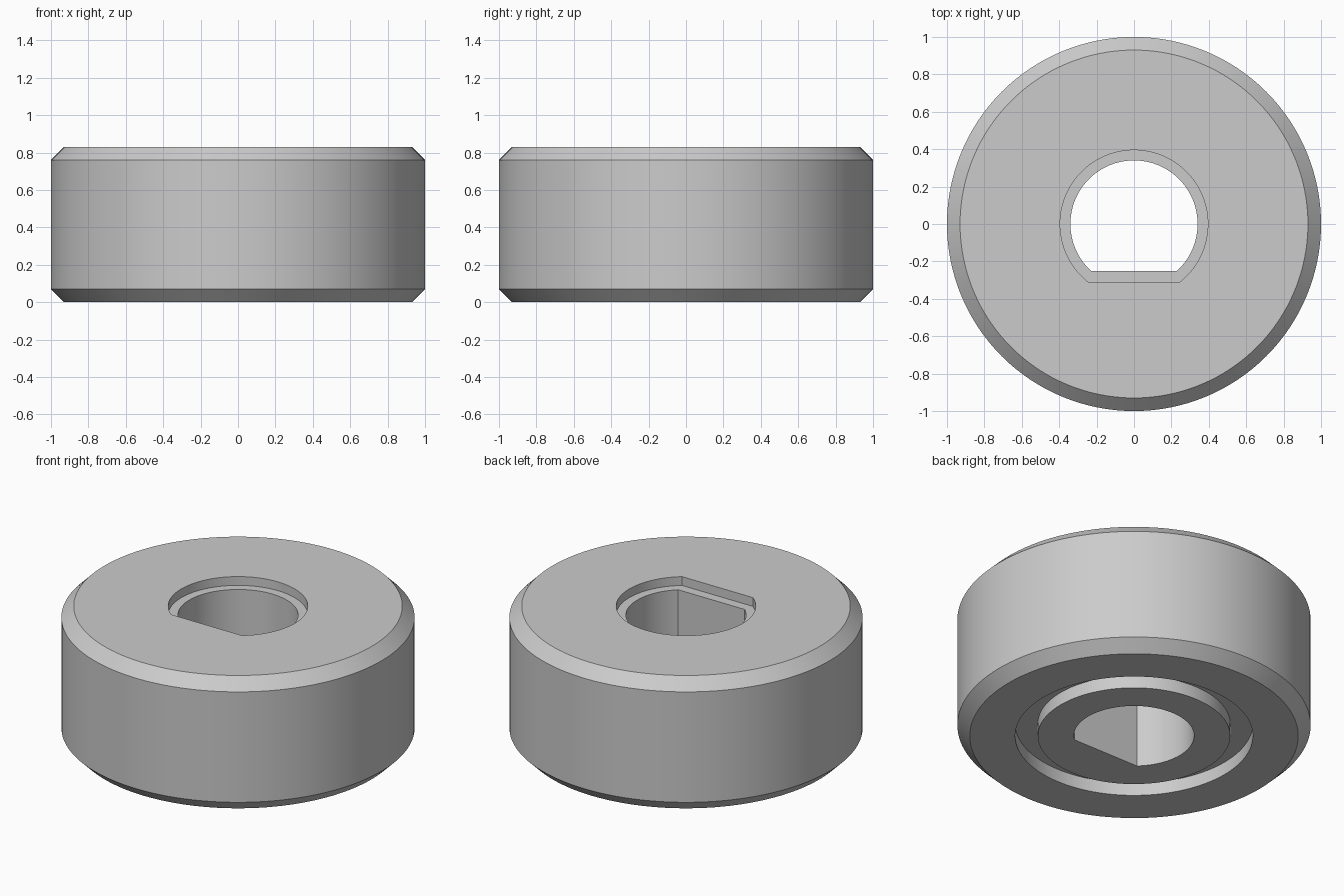
import bpy
import bmesh
from math import asin, cos, sin, pi, radians

SEGMENTS = 128
ARC_STEPS = 98  # share of a D-shaped ring spent on its arc

old = bpy.data.objects.get("Cube")
if old:
    bpy.data.objects.remove(old, do_unlink=True)


def circle(radius, z):
    """Full ring of points."""
    angles = [-pi / 4 + 2 * pi * i / SEGMENTS for i in range(SEGMENTS)]
    return [(radius * cos(a), radius * sin(a), z) for a in angles]


def d_ring(radius, flat, z):
    """Ring with a flat facing the front, at y = -flat."""
    corner = asin(flat / radius)
    half = radius * cos(corner)
    points = []
    for i in range(ARC_STEPS + 1):
        a = -corner + (pi + 2 * corner) * i / ARC_STEPS
        points.append((radius * cos(a), radius * sin(a), z))
    flat_steps = SEGMENTS - ARC_STEPS
    for i in range(1, flat_steps):
        points.append((-half + 2 * half * i / flat_steps, -flat, z))
    return points


HEIGHT, CHAMFER = 0.83, 0.07
LEDGE = HEIGHT - 0.055
GROOVE = 0.08

# Closed cross-section, from the top recess through the bore and round the rim
rings = [
    d_ring(0.395, 0.31, HEIGHT),        # shallow recess
    d_ring(0.395, 0.31, LEDGE),
    d_ring(0.34, 0.25, LEDGE),          # through bore
    d_ring(0.34, 0.25, 0),
    circle(0.545, 0),                   # groove in the underside
    circle(0.545, GROOVE),
    circle(0.673, GROOVE),
    circle(0.673, 0),
    circle(1 - CHAMFER, 0),             # chamfered outer rim
    circle(1, CHAMFER),
    circle(1, HEIGHT - CHAMFER),
    circle(1 - CHAMFER, HEIGHT),
]

bm = bmesh.new()
loops = [[bm.verts.new(p) for p in ring] for ring in rings]
for k, lower in enumerate(loops):
    upper = loops[(k + 1) % len(loops)]
    for i in range(SEGMENTS):
        j = (i + 1) % SEGMENTS
        bm.faces.new((lower[i], lower[j], upper[j], upper[i]))
bmesh.ops.recalc_face_normals(bm, faces=bm.faces)

mesh = bpy.data.meshes.new("wheel_hub")
bm.to_mesh(mesh)
bm.free()
hub = bpy.data.objects.new("wheel_hub", mesh)
bpy.context.collection.objects.link(hub)

# Plain grey
grey = bpy.data.materials.new("light_grey")
grey.use_nodes = True
colour = (0.6, 0.6, 0.6, 1)
grey.diffuse_color = colour
grey.node_tree.nodes["Principled BSDF"].inputs["Base Color"].default_value = colour
mesh.materials.append(grey)

# Smooth round walls, sharp edges
bpy.ops.object.select_all(action="DESELECT")
hub.select_set(True)
bpy.context.view_layer.objects.active = hub
bpy.ops.object.shade_smooth_by_angle(angle=radians(30))
